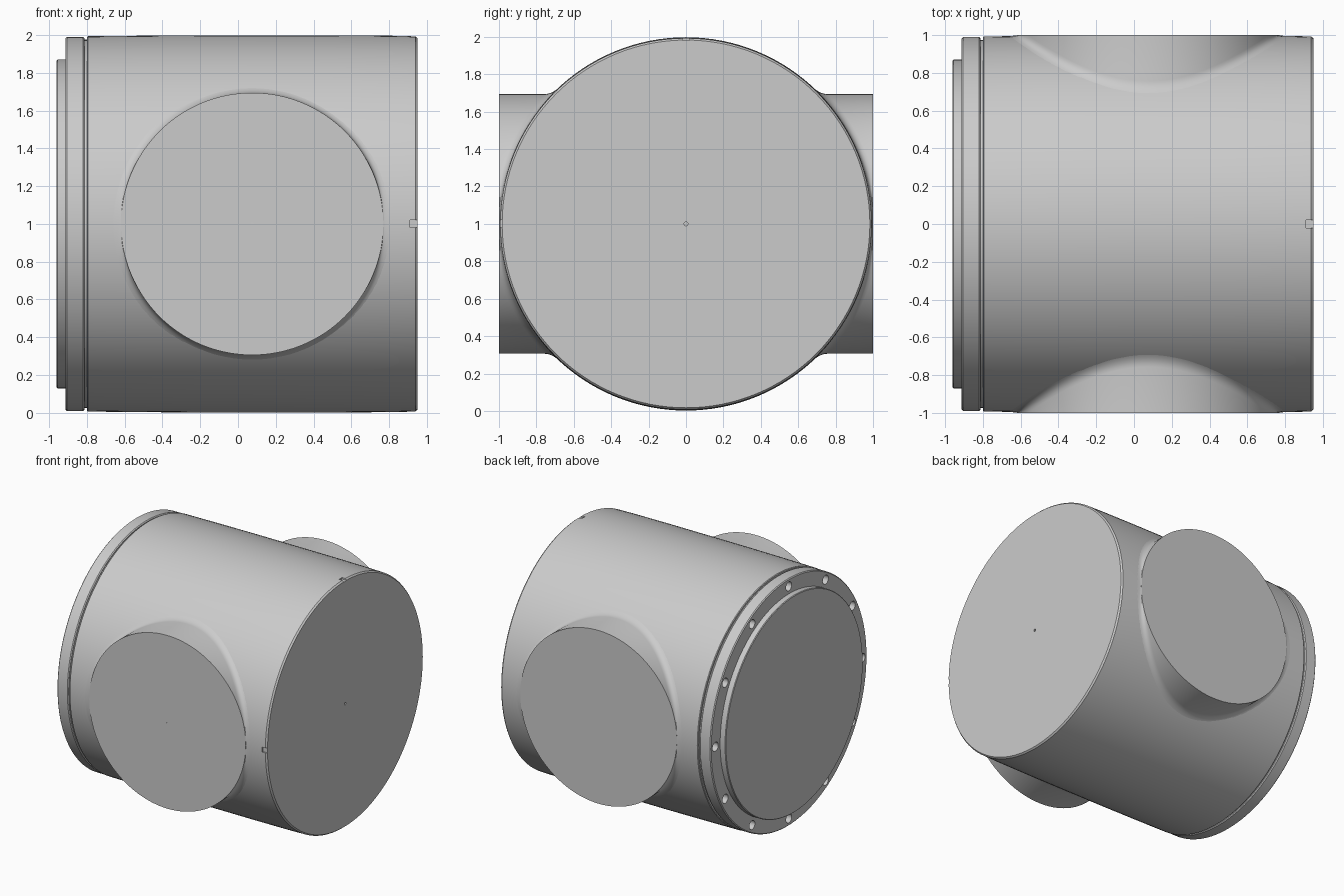
import bpy, bmesh
from math import sin, cos, pi, sqrt
from mathutils import Vector, Matrix

cube = bpy.data.objects.get("Cube")
if cube:
    bpy.data.objects.remove(cube, do_unlink=True)

SEGS = 128
CENTRE = Vector((0, 0, 1))

grey = bpy.data.materials.new("light_grey")
grey.use_nodes = True
grey.diffuse_color = (0.6, 0.6, 0.6, 1)
grey.node_tree.nodes["Principled BSDF"].inputs["Base Color"].default_value = (0.6, 0.6, 0.6, 1)


def finish(name, bm):
    bmesh.ops.recalc_face_normals(bm, faces=bm.faces)
    mesh = bpy.data.meshes.new(name)
    bm.to_mesh(mesh)
    bm.free()
    mesh.materials.append(grey)
    obj = bpy.data.objects.new(name, mesh)
    bpy.context.collection.objects.link(obj)
    return obj


def activate(obj):
    bpy.ops.object.select_all(action='DESELECT')
    obj.select_set(True)
    bpy.context.view_layer.objects.active = obj


def smooth(obj):
    activate(obj)
    bpy.ops.object.shade_smooth_by_angle(angle=0.5)


def skin(name, rows):
    """Join rows of points; a row with one point is a pole."""
    bm = bmesh.new()
    rings = [[bm.verts.new(p) for p in row] for row in rows]
    for a, b in zip(rings, rings[1:]):
        for i in range(SEGS):
            j = (i + 1) % SEGS
            if len(a) == 1:
                bm.faces.new((a[0], b[i], b[j]))
            elif len(b) == 1:
                bm.faces.new((a[i], a[j], b[0]))
            else:
                bm.faces.new((a[i], a[j], b[j], b[i]))
    return finish(name, bm)


def lathe(name, profile):
    """Turn an (x, radius) profile about the horizontal x axis."""
    rows = []
    for x, r in profile:
        count = SEGS if r else 1
        rows.append([CENTRE + Vector((x, r * sin(2 * pi * i / SEGS), r * cos(2 * pi * i / SEGS)))
                     for i in range(count)])
    return skin(name, rows)


def cut(obj, cutter_bm):
    cutter = finish("cutter", cutter_bm)
    cutter.hide_render = True
    mod = obj.modifiers.new("cut", 'BOOLEAN')
    mod.operation = 'DIFFERENCE'
    mod.solver = 'EXACT'
    mod.object = cutter
    activate(obj)
    bpy.ops.object.modifier_apply(modifier=mod.name)
    bpy.data.objects.remove(cutter, do_unlink=True)


# Main barrel, slightly bulged, with a centre mark on its closed end
body = lathe("main_body", [
    (-0.815, 0), (-0.815, 0.975), (-0.8, 0.975), (-0.8, 0.988), (-0.795, 0.993),
    (-0.5, 0.996), (-0.2, 0.998), (0.5, 0.998), (0.8, 0.996), (0.938, 0.993),
    (0.95, 0.983), (0.95, 0.01), (0.94, 0.01), (0.94, 0)])

# Small index notches on the top and front of the rim
notches = bmesh.new()
for offset in ((0, 0, 1), (0, -1, 0)):
    place = Matrix.Translation(CENTRE + Vector(offset) + Vector((0.94, 0, 0)))
    bmesh.ops.create_cube(notches, size=1, matrix=place @ Matrix.Diagonal((0.06, 0.04, 0.04, 1)))
cut(body, notches)
smooth(body)

# Flange with a raised round cover and a ring of twelve bolt holes
flange = lathe("bolted_flange", [
    (-0.96, 0), (-0.96, 0.865), (-0.955, 0.87), (-0.912, 0.87), (-0.912, 0.983),
    (-0.905, 0.99), (-0.82, 0.99), (-0.813, 0.983), (-0.813, 0)])
holes = bmesh.new()
for k in range(12):
    a = k * pi / 6
    place = Matrix.Translation(CENTRE + Vector((-0.9, 0.93 * sin(a), 0.93 * cos(a))))
    bmesh.ops.create_cone(holes, cap_ends=True, segments=20, radius1=0.036, radius2=0.036,
                          depth=0.14, matrix=place @ Matrix.Rotation(pi / 2, 4, 'Y'))
cut(flange, holes)
smooth(flange)

# Side branches, blended into the barrel by a small fillet
BRANCH_X, BRANCH_R, FILLET = 0.075, 0.694, 0.04


def branch(name, side, marked):
    def ring(radius, depth):
        pts = []
        for i in range(SEGS):
            c, s = cos(2 * pi * i / SEGS), sin(2 * pi * i / SEGS)
            r, y = (radius, depth) if depth is not None else fillet(radius, s)
            pts.append(CENTRE + Vector((BRANCH_X + r * c, side * y, r * s)))
        return pts

    def fillet(t, s):
        # Curve from the branch wall (t = 0) to the barrel surface (t = 1)
        wide = BRANCH_R + FILLET
        foot = sqrt(0.995 - (BRANCH_R * s) ** 2)
        end = sqrt(0.995 - (wide * s) ** 2) - 0.002
        start = min(0.999, foot + FILLET)
        y = (1 - t) ** 2 * start + 2 * t * (1 - t) * foot + t * t * end
        return BRANCH_R + FILLET * t * t, y

    rows = [[CENTRE + Vector((BRANCH_X, side * (0.99 if marked else 1), 0))]]
    if marked:
        rows += [ring(0.01, 0.99), ring(0.01, 1)]
    rows.append(ring(BRANCH_R, 1))
    rows += [ring(k / 5, None) for k in range(6)]
    smooth(skin(name, rows))


branch("front_branch", -1, True)
branch("back_branch", 1, False)
